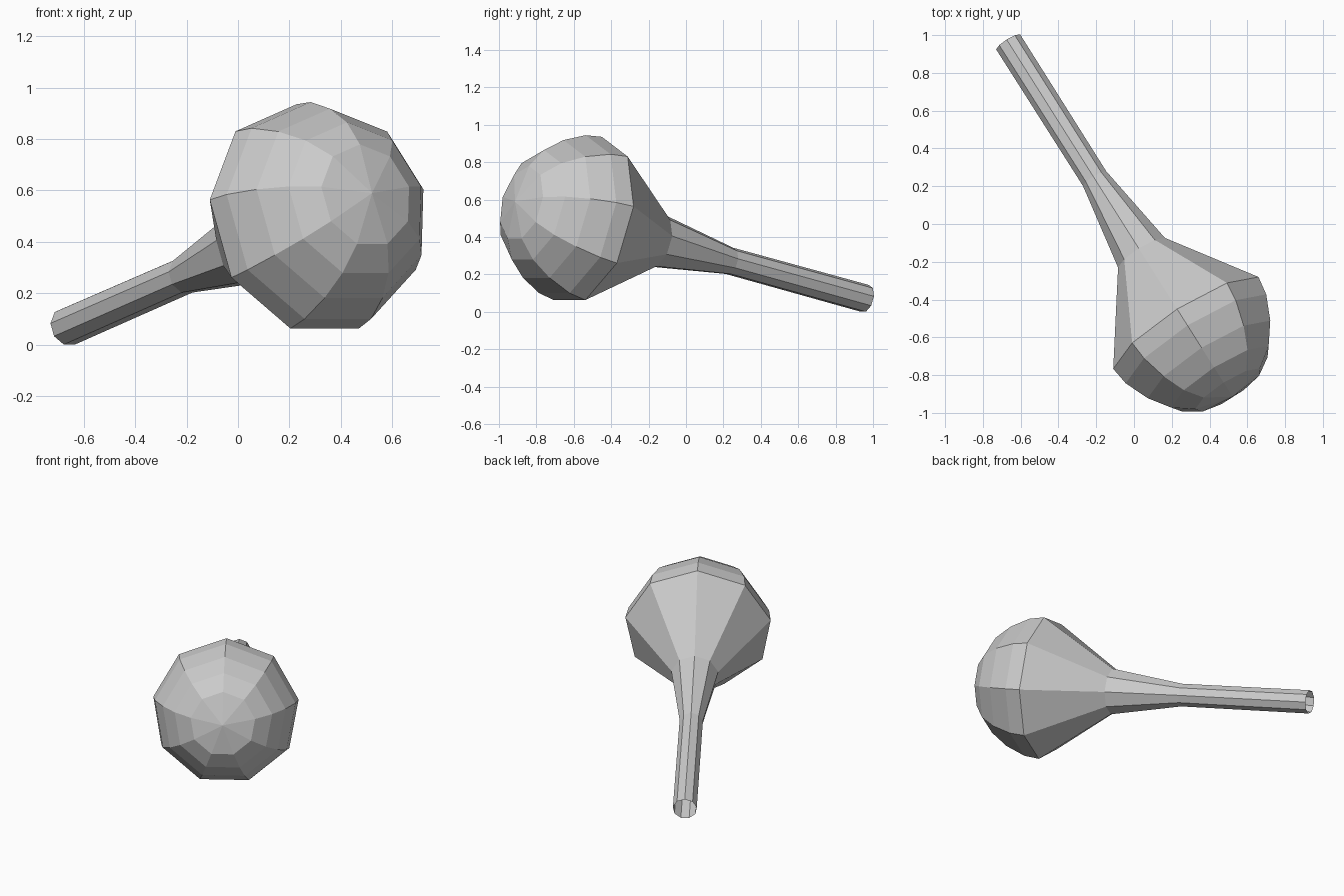
import bpy, bmesh, math
from mathutils import Vector

if "Cube" in bpy.data.objects:
    bpy.data.objects.remove(bpy.data.objects["Cube"])

SIDES = 9
START = Vector((-0.665, 0.962, 0.07))          # open end of the neck
AXIS = Vector((0.95, -1.502, 0.416)).normalized()
SIDE = AXIS.cross(Vector((0, 0, 1))).normalized() * -1
UP = SIDE.cross(AXIS).normalized()
if UP.z < 0:
    UP = -UP

# (distance along axis, radius): slim neck, flare, then faceted dome
PROFILE = [(0.0, 0.076), (0.88, 0.074), (1.36, 0.149), (1.824, 0.462),
           (1.926, 0.447), (2.056, 0.39), (2.164, 0.31), (2.237, 0.205)]
POLE = 2.28

bm = bmesh.new()


def ring(t, r):
    angles = [2 * math.pi * i / SIDES for i in range(SIDES)]
    return [bm.verts.new(START + AXIS * t + r * (UP * math.cos(a) + SIDE * math.sin(a)))
            for a in angles]


rings = [ring(t, r) for t, r in PROFILE]
for a, b in zip(rings, rings[1:]):
    for i in range(SIDES):
        j = (i + 1) % SIDES
        bm.faces.new((a[i], a[j], b[j], b[i]))

# closed dome tip
tip = bm.verts.new(START + AXIS * POLE)
for i in range(SIDES):
    bm.faces.new((rings[-1][i], rings[-1][(i + 1) % SIDES], tip))

bmesh.ops.recalc_face_normals(bm, faces=bm.faces[:])
mesh = bpy.data.meshes.new("bulb_with_neck")
bm.to_mesh(mesh)
bm.free()
bpy.context.collection.objects.link(bpy.data.objects.new("bulb_with_neck", mesh))
